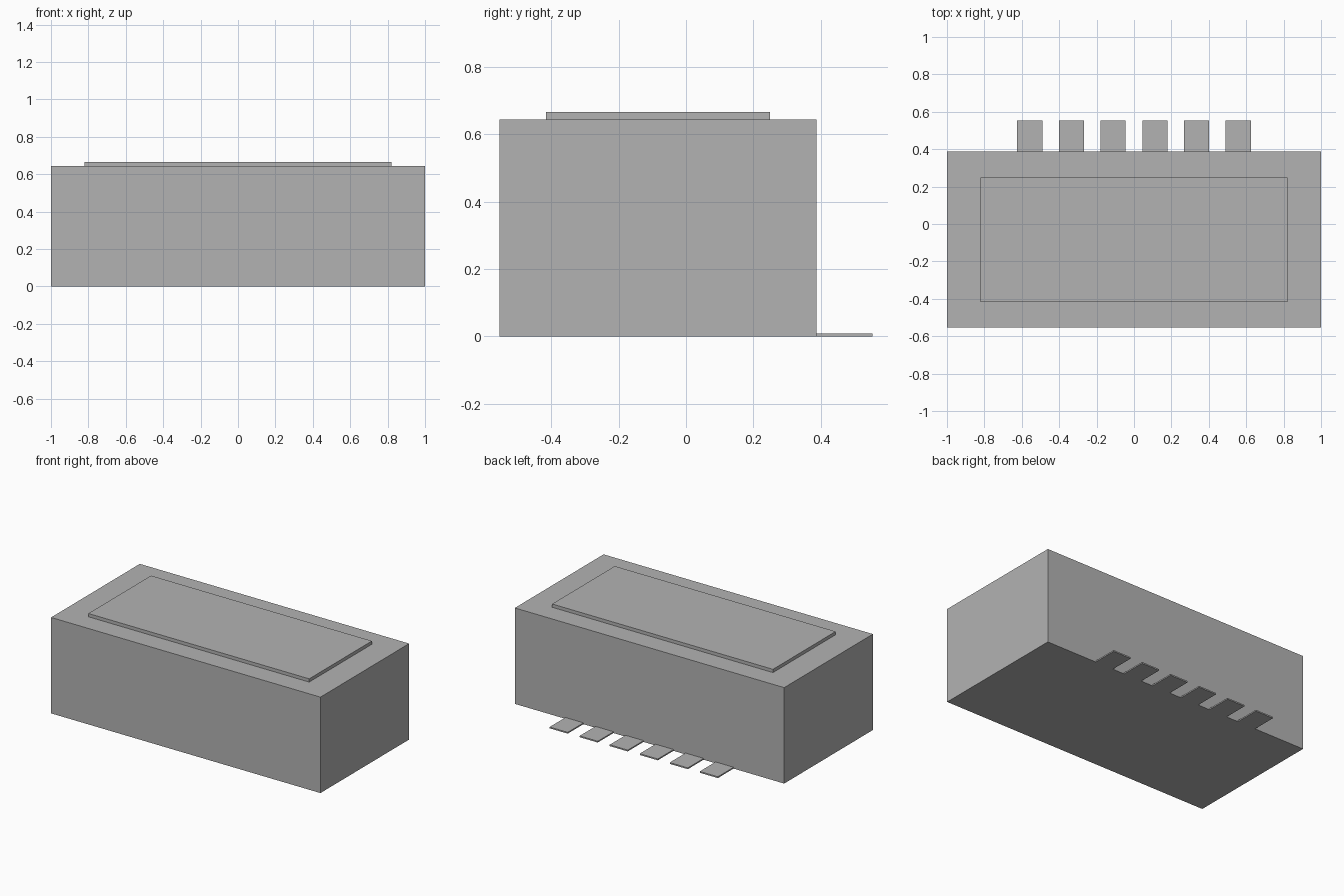
import bpy

default_cube = bpy.data.objects.get("Cube")
if default_cube:
    bpy.data.objects.remove(default_cube, do_unlink=True)

# One plain grey for every part
grey = bpy.data.materials.new("plain_grey")
grey.use_nodes = True
color = (0.45, 0.45, 0.45, 1)
grey.diffuse_color = color
for node in grey.node_tree.nodes:
    if node.type == 'BSDF_PRINCIPLED':
        node.inputs["Base Color"].default_value = color


def box(name, low, high):
    """Flat-faced box between two opposite corners."""
    centre = [(a + b) / 2 for a, b in zip(low, high)]
    size = [b - a for a, b in zip(low, high)]
    bpy.ops.mesh.primitive_cube_add(size=1, location=centre)
    obj = bpy.context.object
    obj.name = name
    obj.scale = size
    bpy.ops.object.transform_apply(location=False, rotation=False, scale=True)
    obj.data.materials.append(grey)
    return obj


FRONT, BACK, TAB_END = -0.554, 0.387, 0.554
TOP = 0.644

# Main housing
box("housing", (-1, FRONT, 0), (1, BACK, TOP))

# Raised plate on the lid
box("top_plate", (-0.82, -0.416, TOP), (0.82, 0.249, 0.666))

# Row of six thin contact tabs along the rear lower edge
TAB_COUNT, PITCH, HALF_WIDTH = 6, 0.223, 0.067
for i in range(TAB_COUNT):
    x = (i - (TAB_COUNT - 1) / 2) * PITCH
    box(f"contact_tab_{i + 1}", (x - HALF_WIDTH, BACK, 0),
        (x + HALF_WIDTH, TAB_END, 0.009))
